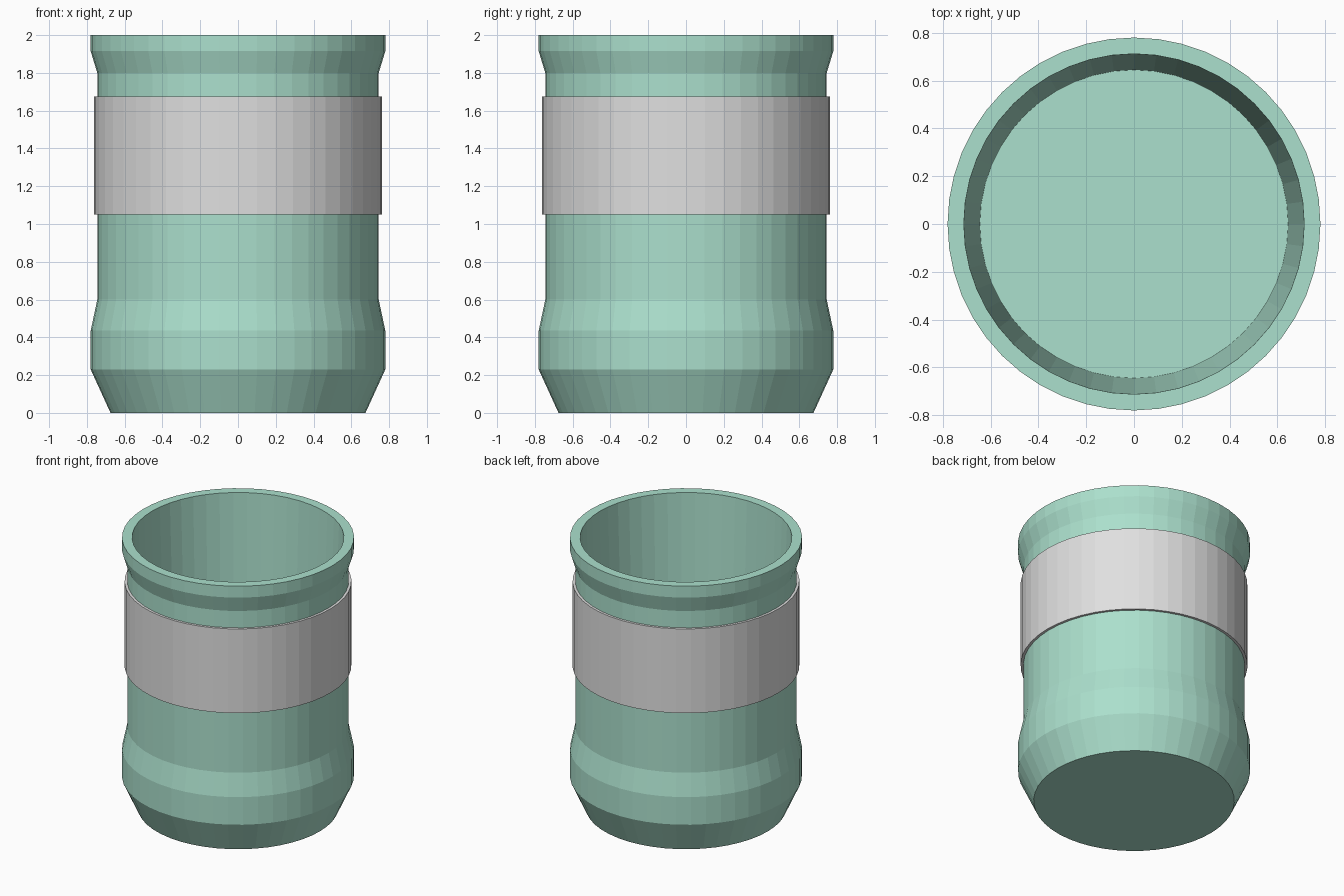
import bpy
import bmesh
import math

SIDES = 48

cube = bpy.data.objects.get("Cube")
if cube:
    bpy.data.objects.remove(cube, do_unlink=True)


def make_material(name, rgb):
    mat = bpy.data.materials.new(name)
    mat.use_nodes = True
    color = (*rgb, 1.0)
    mat.diffuse_color = color
    mat.node_tree.nodes["Principled BSDF"].inputs["Base Color"].default_value = color
    return mat


def lathe(name, profile, mat, closed=False):
    """Revolve (radius, height) points about z; open profiles get end caps."""
    bm = bmesh.new()
    rings = []
    for r, z in profile:
        rings.append([bm.verts.new((r * math.cos(math.tau * i / SIDES),
                                    r * math.sin(math.tau * i / SIDES), z))
                      for i in range(SIDES)])
    pairs = list(zip(rings, rings[1:]))
    if closed:
        pairs.append((rings[-1], rings[0]))
    else:
        bm.faces.new(rings[0])
        bm.faces.new(rings[-1])
    for a, b in pairs:
        for i in range(SIDES):
            j = (i + 1) % SIDES
            bm.faces.new((a[i], a[j], b[j], b[i]))
    bmesh.ops.recalc_face_normals(bm, faces=bm.faces)
    mesh = bpy.data.meshes.new(name)
    bm.to_mesh(mesh)
    bm.free()
    mesh.materials.append(mat)
    obj = bpy.data.objects.new(name, mesh)
    bpy.context.collection.objects.link(obj)
    return obj


mint = make_material("mint green", (0.41, 0.745, 0.61))
grey = make_material("light grey", (0.745, 0.745, 0.745))

# Hollow cup: outer wall from base to lip, then tapered inner wall to the floor
lathe("cup_body", [
    (0.675, 0.0), (0.78, 0.23), (0.78, 0.435), (0.745, 0.6),
    (0.745, 1.8), (0.78, 1.915), (0.78, 2.0),
    (0.712, 2.0), (0.645, 0.1),
], mint)

# Sleeve wrapped around the upper wall
lathe("grip_band", [
    (0.74, 1.05), (0.763, 1.05), (0.763, 1.675), (0.74, 1.675),
], grey, closed=True)
